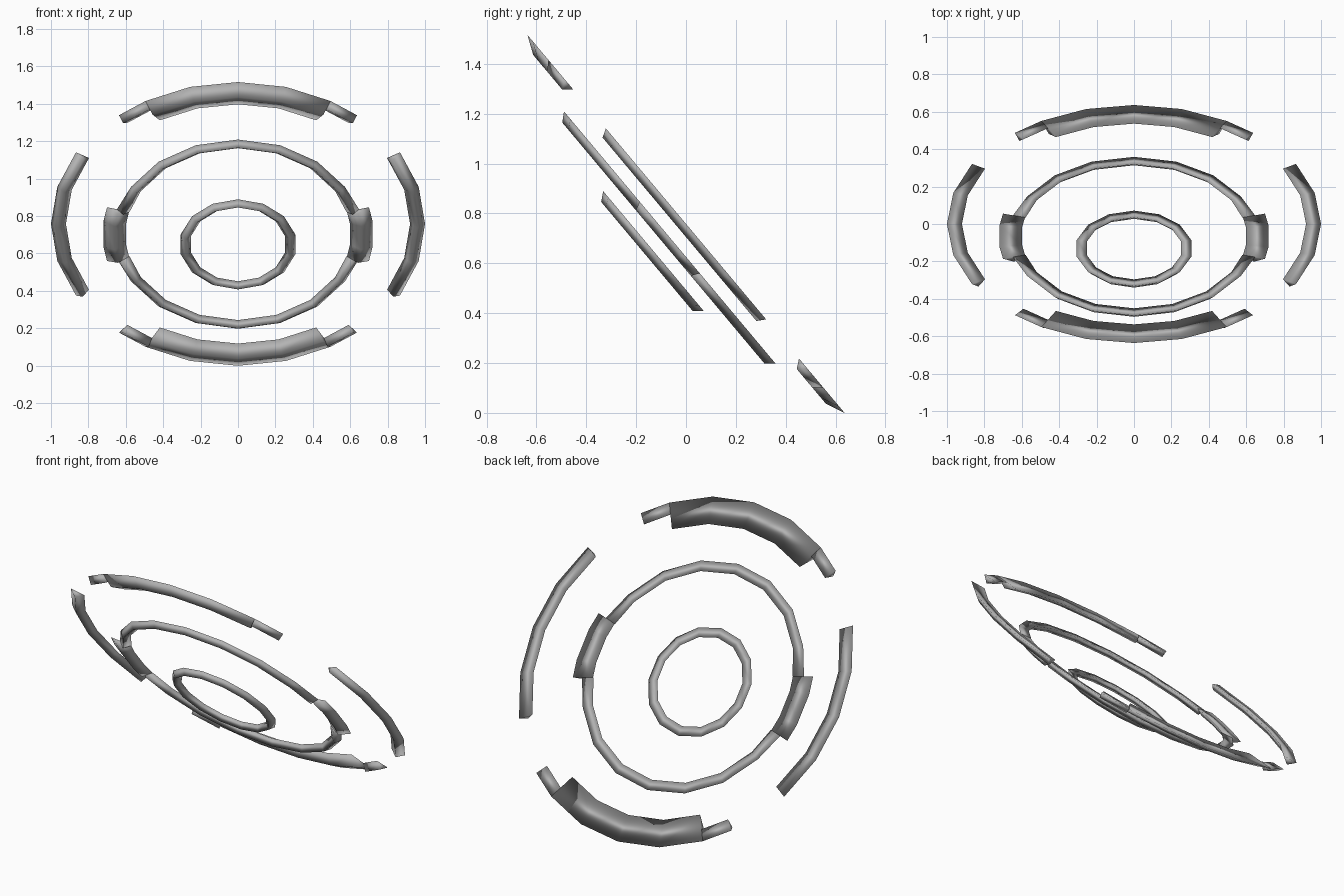
import bpy, bmesh
from math import sin, cos, radians
from mathutils import Matrix, Vector

cube = bpy.data.objects.get("Cube")
if cube:
    bpy.data.objects.remove(cube)

grey = bpy.data.materials.new("plain_grey")
grey.use_nodes = True
grey.diffuse_color = (0.45, 0.45, 0.45, 1)
grey.node_tree.nodes["Principled BSDF"].inputs["Base Color"].default_value = (0.45, 0.45, 0.45, 1)

DEPTH = 0.034
GAP = 0.085
# The shared dial plane leans back by 50 degrees
TILT = Matrix.Translation((0, 0, 0.758)) @ Matrix.Rotation(radians(-50), 4, 'X')
# Mirror so that the "up" direction of the dial leans toward the front
PLANE = TILT @ Matrix.Diagonal((1, -1, 1, 1))


def sweep(bm, stations, closed=False):
    """Sweep a V-shaped section through (angle, inner radius, outer radius)."""
    rings = []
    for angle, inner, outer in stations:
        a = radians(angle)
        section = ((inner, 0), (outer, 0), ((inner + outer) / 2, -DEPTH))
        rings.append([bm.verts.new((r * cos(a), r * sin(a), h)) for r, h in section])
    pairs = list(zip(rings, rings[1:]))
    if closed:
        pairs.append((rings[-1], rings[0]))
    else:
        bm.faces.new(rings[0])
        bm.faces.new(rings[-1][::-1])
    for p, q in pairs:
        for i in range(3):
            j = (i + 1) % 3
            bm.faces.new((p[i], q[i], q[j], p[j]))


def finish(name, bm, level=0):
    """Place the part on its layer of the tilted dial."""
    d = Vector((0, sin(radians(50)), cos(radians(50))))
    frame = Matrix((
        (1, 0, 0, 0),
        (0, -cos(radians(50)), d.y, 0),
        (0, sin(radians(50)), d.z, 0.758),
        (0, 0, 0, 1)))
    bm.transform(frame @ Matrix.Translation((0, 0, -GAP * level)))
    bmesh.ops.recalc_face_normals(bm, faces=bm.faces)
    mesh = bpy.data.meshes.new(name)
    bm.to_mesh(mesh)
    bm.free()
    mesh.materials.append(grey)
    mesh.shade_smooth()
    obj = bpy.data.objects.new(name, mesh)
    bpy.context.collection.objects.link(obj)


# Wide upper and lower arcs with narrow tips
for name, mid in (("upper_arc", 90), ("lower_arc", 270)):
    bm = bmesh.new()
    sweep(bm, [(mid + a, 0.835, 0.99) for a in range(-30, 31, 15)])
    for side in (-1, 1):
        sweep(bm, [(mid + side * a, 0.92, 0.99) for a in (30, 40)])
    finish(name, bm)

# Slim side arcs
for name, mid in (("left_arc", 0), ("right_arc", 180)):
    bm = bmesh.new()
    sweep(bm, [(mid + a, 0.92, 1.0) for a in range(-30, 31, 15)])
    finish(name, bm)

# Middle ring: two half hoops joined by wider side tabs
bm = bmesh.new()
for mid in (90, 270):
    hoop = [(mid + a, 0.6, 0.66) for a in range(-60, 61, 20)]
    sweep(bm, [(mid - 75, 0.6, 0.67)] + hoop + [(mid + 75, 0.6, 0.67)])
for mid in (0, 180):
    sweep(bm, [(mid + a, 0.603, 0.725) for a in (-15, -7, 7, 15)])
finish("middle_ring", bm, 1)

# Small inner ring
bm = bmesh.new()
sweep(bm, [(90 + i * 360 / 14, 0.258, 0.314) for i in range(14)], closed=True)
finish("inner_ring", bm, 2)
